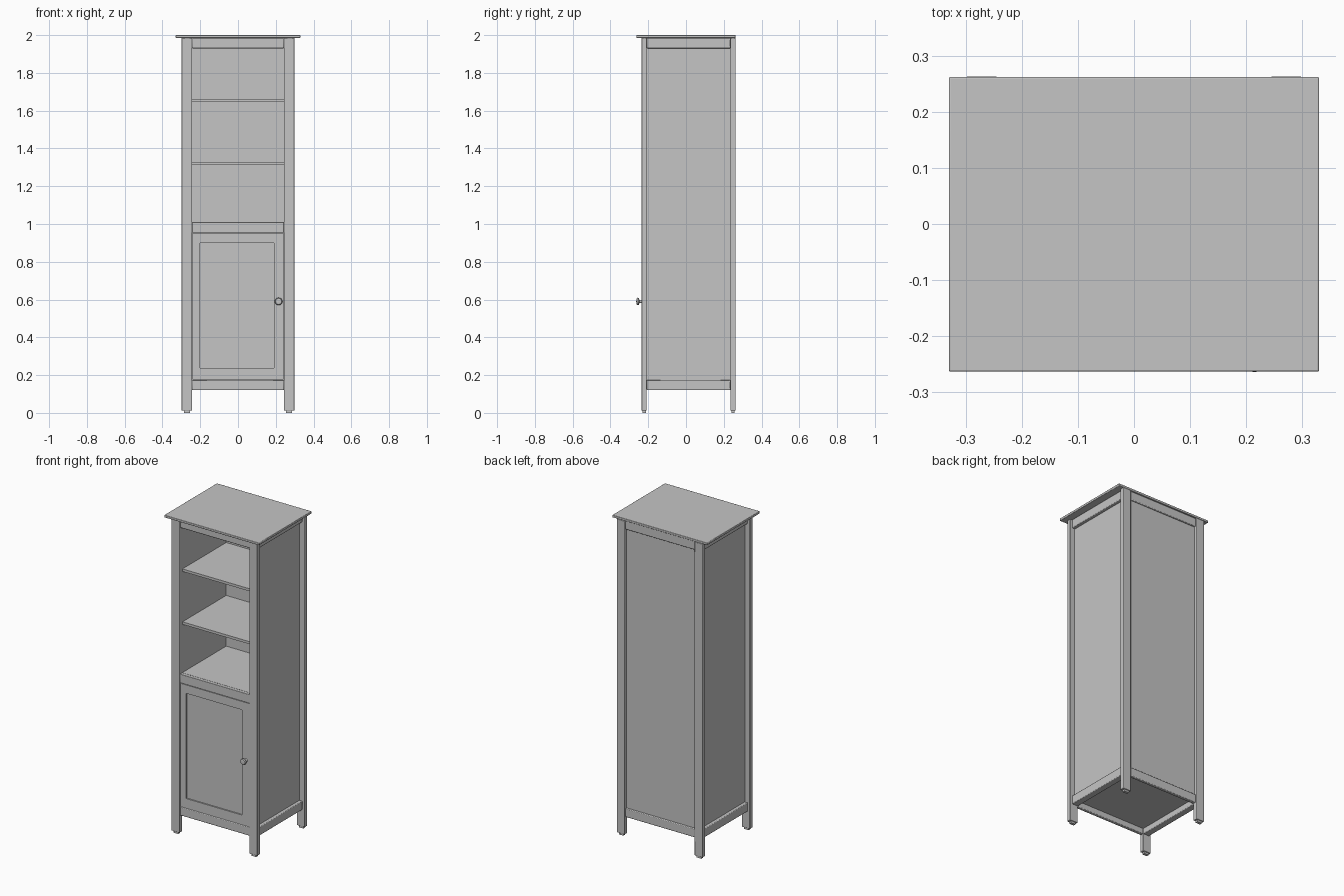
import bpy
import bmesh
import math
from mathutils import Matrix

cube = bpy.data.objects.get("Cube")
if cube:
    bpy.data.objects.remove(cube, do_unlink=True)

# Single painted finish
paint = bpy.data.materials.new("grey_paint")
paint.use_nodes = True
colour = (0.56, 0.56, 0.56, 1)
paint.diffuse_color = colour
paint.node_tree.nodes["Principled BSDF"].inputs["Base Color"].default_value = colour


def finish(name, bm, bevel=0):
    bmesh.ops.recalc_face_normals(bm, faces=bm.faces[:])
    mesh = bpy.data.meshes.new(name)
    bm.to_mesh(mesh)
    bm.free()
    mesh.materials.append(paint)
    obj = bpy.data.objects.new(name, mesh)
    bpy.context.collection.objects.link(obj)
    if bevel:
        mod = obj.modifiers.new("soft_edges", "BEVEL")
        mod.width = bevel
        mod.segments = 2
    bpy.ops.object.select_all(action="DESELECT")
    obj.select_set(True)
    bpy.context.view_layer.objects.active = obj
    bpy.ops.object.shade_smooth_by_angle(angle=math.radians(35))
    return obj


def box(name, x, y, z, bevel=0):
    """Box from (low, high) ranges on each axis."""
    bm = bmesh.new()
    bmesh.ops.create_cube(bm, size=1)
    for v in bm.verts:
        v.co = [(r[0] + r[1]) / 2 + c * (r[1] - r[0])
                for r, c in zip((x, y, z), v.co)]
    return finish(name, bm, bevel)


def mirrored(side, x):
    return tuple(sorted((side * x[0], side * x[1])))


FRONT, BACK = (-0.235, -0.208), (0.235, 0.263)
INNER = 0.243
OPENING = (-INNER, INNER)
LOW_RAIL, HIGH_RAIL = (0.12, 0.175), (1.93, 1.985)

box("top_board", (-0.33, 0.33), (-0.263, 0.262), (1.985, 2.0), 0.003)

# Legs, feet, side panels and side rails
for side, label in ((1, "left"), (-1, "right")):
    for depth, place in ((FRONT, "front"), (BACK, "back")):
        box(f"{place}_{label}_leg", mirrored(side, (INNER, 0.299)),
            depth, (0.012, 1.985), 0.003)
        box(f"{place}_{label}_foot", mirrored(side, (0.255, 0.287)),
            (depth[0] + 0.005, depth[1] - 0.005), (0, 0.012))
    box(f"{label}_side_panel", mirrored(side, (INNER, 0.265)),
        (FRONT[1], BACK[0]), (0.17, 1.985))
    for height, place in ((LOW_RAIL, "lower"), (HIGH_RAIL, "upper")):
        box(f"{label}_{place}_rail", mirrored(side, (INNER, 0.285)),
            (FRONT[1], BACK[0]), height, 0.004)

# Back panel and cross rails
box("back_panel", OPENING, (0.23, 0.247), (0.17, 1.985))
for height, place in ((LOW_RAIL, "lower"), (HIGH_RAIL, "upper")):
    box(f"back_{place}_rail", OPENING, (0.235, 0.256), height, 0.004)
    box(f"front_{place}_rail", OPENING, (-0.229, -0.208), height, 0.004)

# Floor, fixed divider and two open shelves
box("floor_board", OPENING, (-0.208, 0.235), (0.155, 0.173))
box("divider_board", OPENING, (-0.208, 0.23), (0.985, 1.01))
box("divider_rail", OPENING, (-0.23, -0.208), (0.955, 1.01), 0.002)
for i, height in enumerate((1.313, 1.646)):
    box(f"open_shelf_{i + 1}", OPENING, (-0.205, 0.23), (height, height + 0.016))

# Framed door
FACE = (-0.23, -0.21)
box("door_panel", (-0.2, 0.19), (-0.222, -0.212), (0.235, 0.905))
box("door_hinge_stile", (-0.241, -0.2), FACE, (0.177, 0.953))
box("door_knob_stile", (0.19, 0.241), FACE, (0.177, 0.953))
box("door_upper_rail", (-0.2, 0.19), FACE, (0.9, 0.953))
box("door_lower_rail", (-0.2, 0.19), FACE, (0.177, 0.238))

# Turned knob: (radius, distance from door face)
profile = [(0, 0), (0.012, 0), (0.008, 0.006), (0.007, 0.016),
           (0.018, 0.02), (0.02, 0.025), (0.016, 0.031), (0, 0.034)]
bm = bmesh.new()
points = [bm.verts.new((r, 0, d)) for r, d in profile]
edges = [bm.edges.new(pair) for pair in zip(points, points[1:])]
bmesh.ops.spin(bm, geom=points + edges, cent=(0, 0, 0), axis=(0, 0, 1),
               angle=math.tau, steps=24)
bmesh.ops.remove_doubles(bm, verts=bm.verts[:], dist=0.0001)
bm.transform(Matrix.Translation((0.215, FACE[0], 0.59))
             @ Matrix.Rotation(math.pi / 2, 4, "X"))
finish("door_knob", bm)
